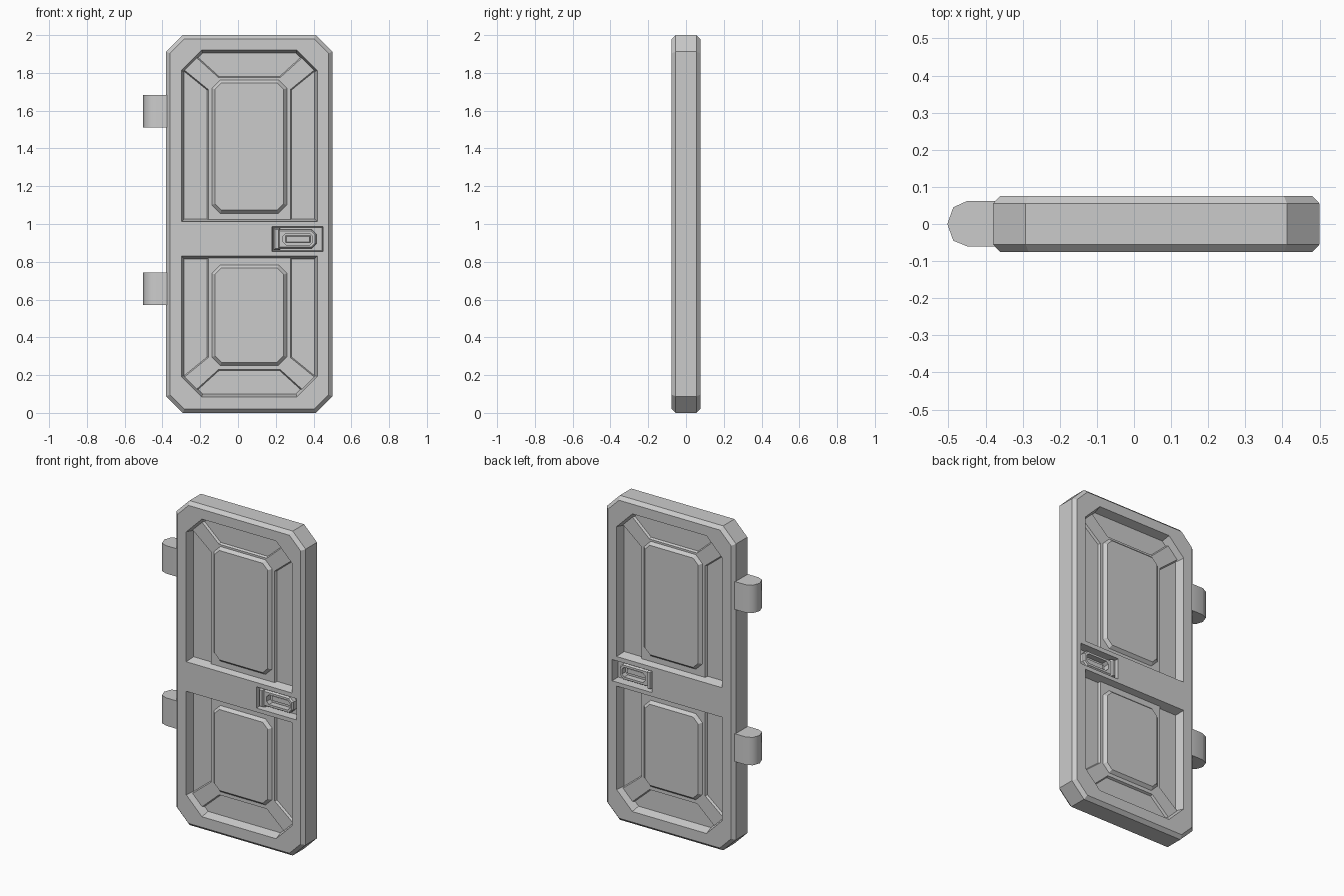
import bpy, bmesh
from mathutils import Vector

cube = bpy.data.objects.get("Cube")
if cube:
    bpy.data.objects.remove(cube, do_unlink=True)

GREY = (0.6, 0.6, 0.6, 1)
metal = bpy.data.materials.new("plain_grey")
metal.use_nodes = True
metal.diffuse_color = GREY
metal.node_tree.nodes["Principled BSDF"].inputs["Base Color"].default_value = GREY

CX = 0.06      # middle of the door leaf
FACE = 0.076   # half thickness of the leaf
FLOOR = 0.024  # half thickness left inside the recesses


def inset(outline, t):
    """Move every edge of a counter-clockwise outline inward by t."""
    pts = [Vector(p) for p in outline]
    result = []
    for i, p in enumerate(pts):
        a = (p - pts[i - 1]).normalized()
        b = (pts[(i + 1) % len(pts)] - p).normalized()
        na, nb = Vector((-a.y, a.x)), Vector((-b.y, b.x))
        result.append(p + (na + nb) * t / (1 + na.dot(nb)))
    return result


def solid(name, outline, layers, upright=False):
    """Stack inset copies of an outline; each layer is (offset, inset)."""
    bm = bmesh.new()
    rings = []
    for d, t in layers:
        ring = inset(outline, t)
        rings.append([bm.verts.new((u, v, d) if upright else (u, d, v)) for u, v in ring])
    n = len(outline)
    for lo, hi in zip(rings, rings[1:]):
        for i in range(n):
            j = (i + 1) % n
            bm.faces.new((lo[i], lo[j], hi[j], hi[i]))
    bm.faces.new(rings[0])
    bm.faces.new(rings[-1])
    bmesh.ops.recalc_face_normals(bm, faces=bm.faces)
    mesh = bpy.data.meshes.new(name)
    bm.to_mesh(mesh)
    bm.free()
    mesh.materials.append(metal)
    obj = bpy.data.objects.new(name, mesh)
    bpy.context.collection.objects.link(obj)
    return obj


def both_sides(name, outline, base, top, slope):
    """A block showing on the front and the back, with sloped edges."""
    return solid(name, outline, [(-top, slope), (-base, 0), (base, 0), (top, slope)])


def chamfered(x0, z0, x1, z1, bl=0, br=0, tr=0, tl=0):
    """Counter-clockwise rectangle with optional corner cuts."""
    corners = [(x0, z0, bl, (0, 1), (1, 0)), (x1, z0, br, (-1, 0), (0, 1)),
               (x1, z1, tr, (0, -1), (-1, 0)), (x0, z1, tl, (1, 0), (0, -1))]
    pts = []
    for x, z, c, a, b in corners:
        if c:
            pts += [(x + a[0] * c, z + a[1] * c), (x + b[0] * c, z + b[1] * c)]
        else:
            pts.append((x, z))
    return pts


def cut(obj, cutters):
    """Subtract the cutters, keep the result and drop the cutters."""
    for c in cutters:
        c.hide_render = True
        mod = obj.modifiers.new("cut", 'BOOLEAN')
        mod.operation, mod.solver, mod.object = 'DIFFERENCE', 'EXACT', c
    bpy.context.view_layer.update()
    graph = bpy.context.evaluated_depsgraph_get()
    mesh = bpy.data.meshes.new_from_object(obj.evaluated_get(graph))
    obj.modifiers.clear()
    obj.data = mesh
    for c in cutters:
        bpy.data.objects.remove(c, do_unlink=True)


def recess_cutters(outline, slope):
    return [solid("recess_cutter", outline, [(s * (FACE + 0.004), -0.001), (s * FLOOR, slope)])
            for s in (-1, 1)]


# Door leaf with panel and handle recesses
leaf = both_sides("door_leaf", chamfered(-0.38, 0, 0.5, 2, *[0.088] * 4), 0.055, FACE, 0.02)
upper = chamfered(-0.3, 1.012, 0.42, 1.92, tr=0.107, tl=0.107)
lower = chamfered(-0.3, 0.085, 0.42, 0.83, bl=0.107, br=0.107)
pocket = chamfered(0.18, 0.855, 0.45, 0.985)
cut(leaf, recess_cutters(upper, 0.015) + recess_cutters(lower, 0.015)
    + recess_cutters(pocket, 0.004))

# Raised panel frames with diagonal arms, and the centre panels on them
for label, edge, way, root, z0, z1 in (("upper", 1.92, -1, 0.995, 1.055, 1.765),
                                       ("lower", 0.085, 1, 0.85, 0.25, 0.785)):
    half = [(0.225, root)] + [(w, edge + way * d) for w, d in
                              ((0.225, 0.212), (0.375, 0.09), (0.307, 0.004), (0.16, 0.137))]
    outline = [(CX + w, z) for w, z in half] + [(CX - w, z) for w, z in reversed(half)]
    if way > 0:
        outline.reverse()
    both_sides(label + "_panel_frame", outline, FLOOR - 0.004, 0.038, 0.008)
    both_sides(label + "_centre_panel", chamfered(CX - 0.2, z0, CX + 0.2, z1, *[0.045] * 4),
               0.036, 0.056, 0.018)

# Pull handle: pivot bar and ring grip
both_sides("handle_pivot", chamfered(0.188, 0.862, 0.222, 0.978), 0.05, 0.07, 0.008)
grip = both_sides("handle_grip", chamfered(0.212, 0.87, 0.415, 0.97, br=0.025, tr=0.025),
                  0.05, 0.06, 0.007)
hole = both_sides("grip_hole_cutter", chamfered(0.238, 0.89, 0.395, 0.95, *[0.015] * 4),
                  0.05, 0.09, 0)
cut(grip, [hole])
both_sides("grip_back_plate", chamfered(0.25, 0.9, 0.385, 0.94), 0.02, 0.034, 0.006)

# Rounded hinges on the right edge
knuckle = [(-0.36, 0.062), (-0.45, 0.062), (-0.487, 0.045), (-0.503, 0),
           (-0.487, -0.045), (-0.45, -0.06), (-0.36, -0.06)]
for label, z in (("upper", 1.51), ("lower", 0.572)):
    hinge = solid(label + "_hinge", knuckle, [(z, 0), (z + 0.172, 0)], upright=True)
    bpy.ops.object.select_all(action='DESELECT')
    hinge.select_set(True)
    bpy.context.view_layer.objects.active = hinge
    bpy.ops.object.shade_smooth_by_angle(angle=0.9)
